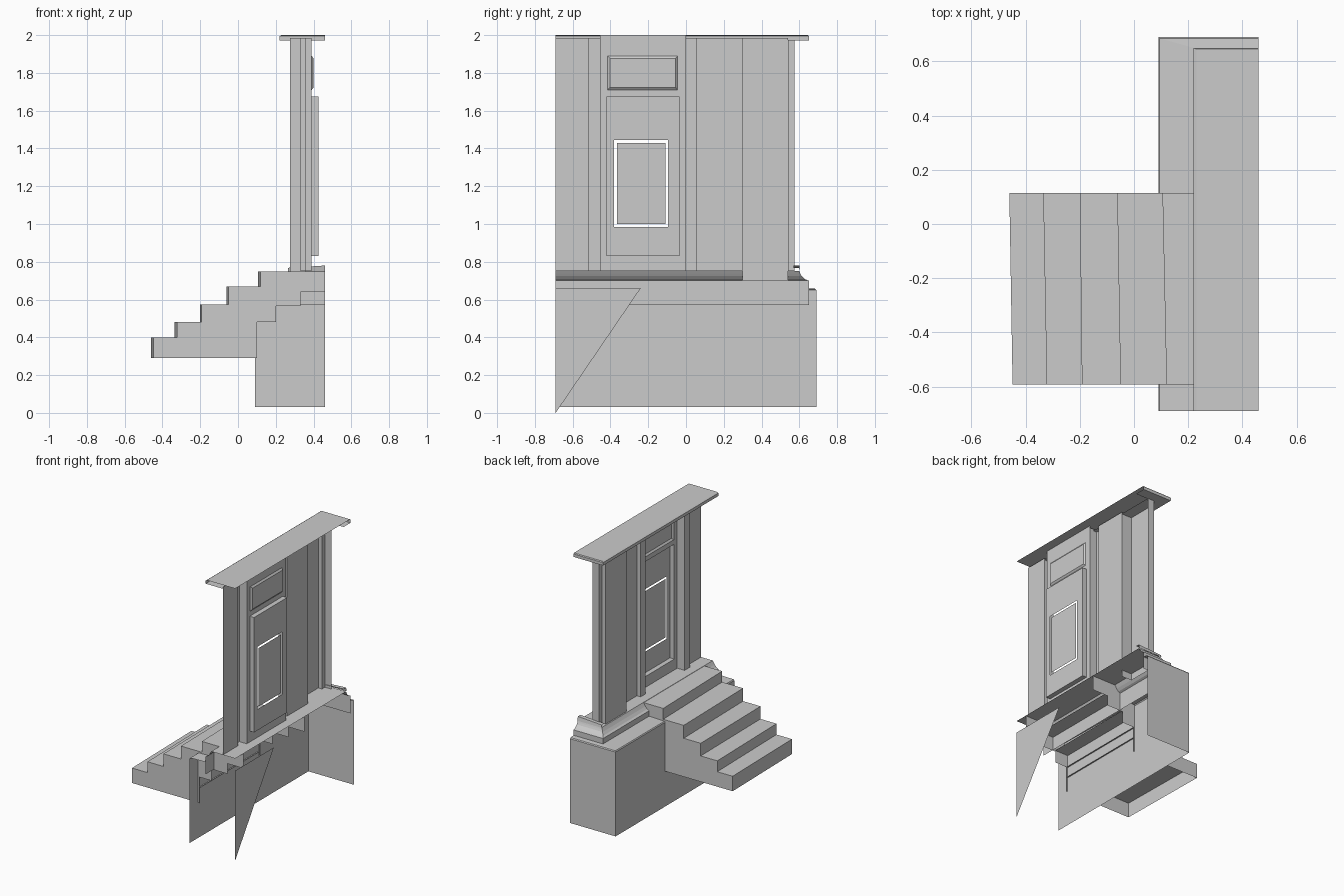
import bpy

if "Cube" in bpy.data.objects:
    bpy.data.objects.remove(bpy.data.objects["Cube"])

BACK, FRONT = 0.46, -0.69   # open cut planes of the facade piece


def make(name, verts, faces):
    me = bpy.data.meshes.new(name)
    me.from_pydata(verts, [], faces)
    me.update()
    ob = bpy.data.objects.new(name, me)
    bpy.context.collection.objects.link(ob)
    return ob


def loft(name, rows):
    """Skin a list of equally long point rows with quads."""
    n = len(rows[0])
    verts = [p for r in rows for p in r]
    faces = [(i * n + j, i * n + j + 1, (i + 1) * n + j + 1, (i + 1) * n + j)
             for i in range(len(rows) - 1) for j in range(n - 1)]
    return make(name, verts, faces)


def corner_band(name, profile):
    """Run an (x, y, z) profile around the outer corner of the building."""
    return loft(name, [[(BACK, y, z), (x, y, z), (x, FRONT, z)] for x, y, z in profile])


def wall(name, plan, z0, z1):
    return loft(name, [[(x, y, z) for x, y in plan] for z in (z0, z1)])


def ring(x, y0, y1, z0, z1):
    return [(x, y1, z0), (x, y0, z0), (x, y0, z1), (x, y1, z1), (x, y1, z0)]


def panel(name, x, y0, y1, z0, z1):
    return make(name, ring(x, y0, y1, z0, z1)[:4], [(0, 1, 2, 3)])


def floor(name, x0, x1, y0, y1, z):
    return make(name, [(x0, y0, z), (x1, y0, z), (x1, y1, z), (x0, y1, z)], [(0, 1, 2, 3)])


# foundation wall with its ledge
corner_band("foundation", [(.09, .69, .03), (.09, .69, .65), (.095, .685, .657), (.22, .65, .66)])
make("foundation_back_gusset", [(BACK, FRONT, 0), (BACK, -.24, .66), (BACK, FRONT, .66)], [(0, 1, 2)])

# plinth with cove moulding
corner_band("plinth_moulding", [(.22, .65, .57), (.22, .65, .70), (.235, .63, .708),
                                (.25, .612, .725), (.258, .605, .738), (.265, .60, .75)])
floor("porch_floor", .265, BACK, FRONT, .60, .75)
loft("plinth_end_cap", [[(BACK, .605, .75), (.265, .605, .75)],
                        [(BACK, .60, .78), (.40, .60, .765)][:1] + [(.265, .60, .768)],
                        [(BACK, .57, .78), (.265, .57, .768)]])

# stairs: slightly skewed open boxes (front x at +y, front x at -y, back x, bottom, top)
steps = [(-.46, -.448, .10, .29, .40), (-.335, -.322, .10, .40, .48),
         (-.20, -.192, .20, .48, .573), (-.062, -.05, .33, .565, .668),
         (.105, .12, BACK, .64, .748)]
Y0, Y1 = -.592, .115
for i, (xa, xb, xe, z0, z1) in enumerate(steps):
    plan = [(xe, Y1), (xa, Y1), (xb, Y0), (xe, Y0)]
    wall(f"step_{i + 1}_sides", plan, z0, z1)
    xt = min(xe, .27)if xe == BACK else xe
    make(f"step_{i + 1}_tread", [(xa, Y1, z1), (xb, Y0, z1), (xt, Y0, z1), (xt, Y1, z1)], [(0, 1, 2, 3)])

# walls: corner pilaster, wall, jamb / jamb, wall
wall("end_post", [(.36, .575), (.305, .575), (.305, .54)], .75, 1.975)
wall("corner_pilaster", [(.305, .54), (.275, .54), (.275, .30), (.36, .30)], .70, 1.985)
wall("wall_and_right_jamb", [(.36, .30), (.36, .055), (.33, .055), (.33, 0), (.39, 0)], .75, 1.985)
wall("wall_and_left_jamb", [(.39, -.455), (.33, -.455), (.33, -.515), (.36, -.515), (.36, FRONT)], .75, 1.985)

# door surround with two openings
door = (-.42, -.035, .83, 1.675)
light = (-.415, -.045, 1.71, 1.89)
loft("door_surround_lower", [ring(.39, -.455, 0, .75, 1.69), ring(.39, *door),
                             ring(.425, *door), ring(.425, -.38, -.095, .985, 1.445)])
loft("door_surround_upper", [ring(.39, -.455, 0, 1.69, 2.0), ring(.39, *light),
                             ring(.40, -.402, -.055, 1.723, 1.877)])
panel("transom_panel", .40, -.402, -.055, 1.723, 1.877)
panel("door_window", .425, -.366, -.108, 1.0, 1.43)

# cornice
corner_band("cornice_edge", [(.36, .57, 1.972), (.22, .65, 1.972), (.22, .65, 1.994), (.23, .645, 2.0)])
floor("cornice_top", .23, BACK, FRONT, .645, 2.0)
